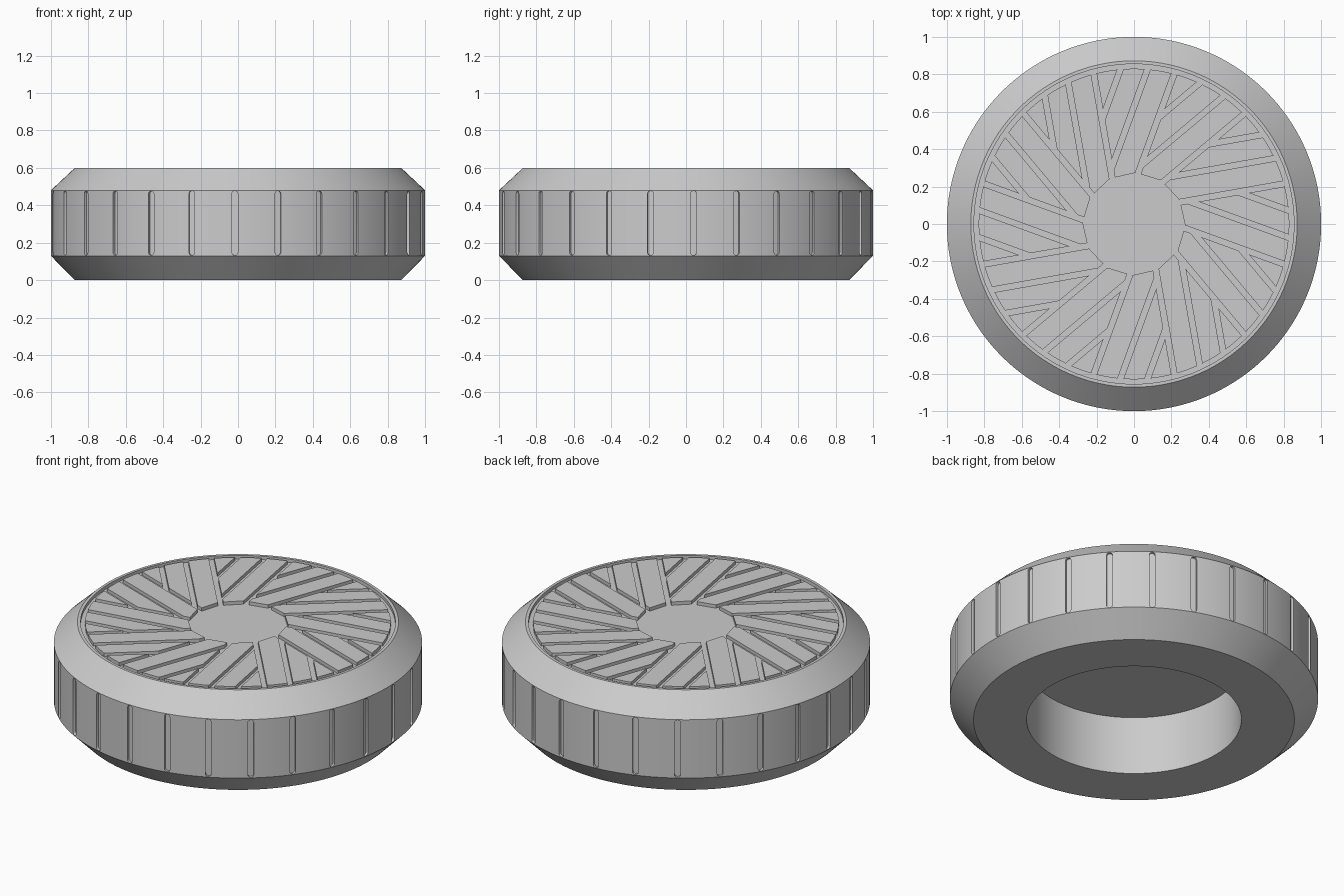
import bpy, bmesh
from math import sin, cos, pi, radians
from mathutils import Vector

if "Cube" in bpy.data.objects:
    bpy.data.objects.remove(bpy.data.objects["Cube"])

TOP, FLOOR = 0.6, 0.58


def new_object(name, bm):
    bmesh.ops.recalc_face_normals(bm, faces=bm.faces)
    me = bpy.data.meshes.new(name)
    bm.to_mesh(me)
    bm.free()
    ob = bpy.data.objects.new(name, me)
    bpy.context.collection.objects.link(ob)
    return ob


def prism(bm, bottom, top):
    a = [bm.verts.new(p) for p in bottom]
    b = [bm.verts.new(p) for p in top]
    bm.faces.new(a)
    bm.faces.new(b)
    for i in range(len(a)):
        j = (i + 1) % len(a)
        bm.faces.new((a[i], a[j], b[j], b[i]))


def lathe(name, profile, steps=180):
    bm = bmesh.new()
    rings = []
    for r, z in profile:
        if r == 0:
            rings.append([bm.verts.new((0, 0, z))] * steps)
        else:
            rings.append([bm.verts.new((r * cos(2 * pi * i / steps), r * sin(2 * pi * i / steps), z))
                          for i in range(steps)])
    for a, b in zip(rings, rings[1:]):
        for i in range(steps):
            j = (i + 1) % steps
            bm.faces.new(list(dict.fromkeys((a[i], a[j], b[j], b[i]))))
    return new_object(name, bm)


# Turned body: recessed top, bevelled edges, blind hole underneath
body = lathe("body", [(0, FLOOR), (0.855, FLOOR), (0.855, TOP), (0.872, TOP), (1, 0.48), (1, 0.13),
                      (0.872, 0), (0.583, 0), (0.583, 0.35), (0, 0.35)])

# Rounded slots around the side
bm = bmesh.new()
w, z0, z1 = 0.016, 0.133, 0.477
slot = [(w * cos(pi * k / 8), z1 - w + w * sin(pi * k / 8)) for k in range(9)]
slot += [(-w * cos(pi * k / 8), z0 + w - w * sin(pi * k / 8)) for k in range(9)]
for i in range(27):
    a = radians(2.35 + i * 360 / 27)
    out, side = Vector((cos(a), sin(a), 0)), Vector((-sin(a), cos(a), 0))
    prism(bm, *[[out * r + side * s + Vector((0, 0, z)) for s, z in slot] for r in (0.985, 1.03)])
cutter = new_object("slot_cutter", bm)
mod = body.modifiers.new("slots", 'BOOLEAN')
mod.operation, mod.solver, mod.object = 'DIFFERENCE', 'EXACT', cutter
bpy.context.view_layer.objects.active = body
body.select_set(True)
bpy.ops.object.modifier_apply(modifier=mod.name)
bpy.data.objects.remove(cutter)
bpy.ops.object.shade_smooth_by_angle(angle=radians(25))


# Swirling raised blades: disc cut by straight channels
def clip(poly, n, d):
    """Keep the part of the polygon where p.n >= d."""
    out = []
    for p, q in zip(poly, poly[1:] + poly[:1]):
        a, b = p.dot(n) - d, q.dot(n) - d
        if a >= 0:
            out.append(p)
        if a * b < 0:
            out.append(p.lerp(q, a / (a - b)))
    return out


def polar(r, deg):
    return Vector((r * cos(radians(deg)), r * sin(radians(deg))))


R, GAP = 0.83, 0.015
disc = [polar(R, k * 2) for k in range(180)]
left = polar(1, 160)             # normal of channels running at 70 degrees
left_next = polar(1, 190)        # normal of the next sector's channels
lines = [polar(R, a).dot(left) for a in (75, 85, 95)]
d_next = polar(R, 105).dot(left_next)
bm = bmesh.new()
for i in range(3):
    poly = clip(disc, left, lines[i] + GAP)
    if i < 2:
        poly = clip(poly, -left, -(lines[i + 1] - GAP))
    poly = clip(poly, -left_next, -(d_next - GAP))
    poly = clip(poly, polar(1, 103), 0.265)
    for s in range(12):
        c, n = cos(s * pi / 6), sin(s * pi / 6)
        prism(bm, *[[(p.x * c - p.y * n, p.x * n + p.y * c, z) for p in poly]
                    for z in (FLOOR - 0.005, TOP)])
new_object("top_blades", bm)
